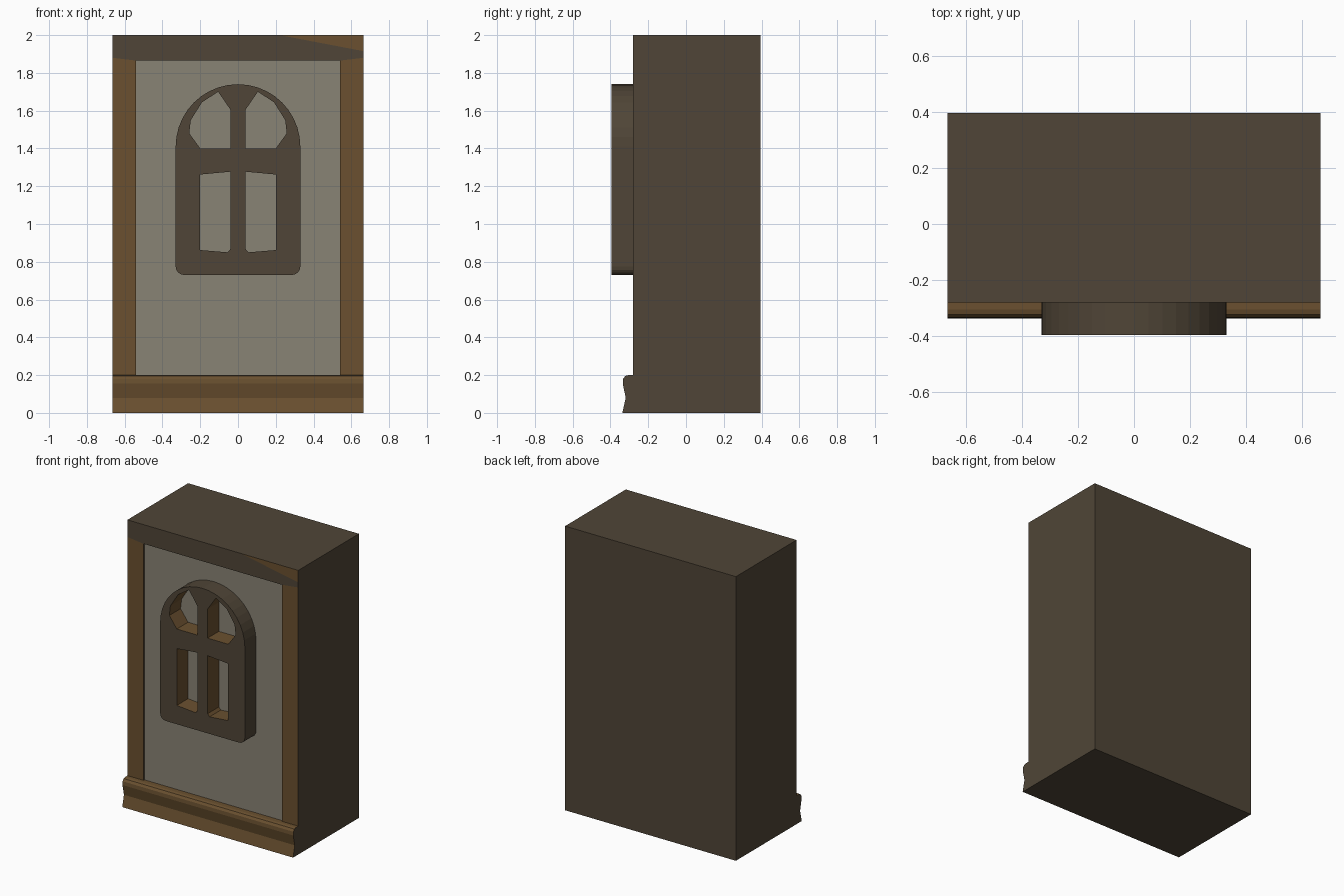
import bpy
import bmesh
from math import sin, cos, pi
from mathutils import Vector

old = bpy.data.objects.get("Cube")
if old:
    bpy.data.objects.remove(old, do_unlink=True)


def material(name, rgb):
    m = bpy.data.materials.new(name)
    m.use_nodes = True
    m.diffuse_color = (*rgb, 1)
    m.node_tree.nodes["Principled BSDF"].inputs["Base Color"].default_value = (*rgb, 1)
    return m


MATS = [material("dark brown wood", (0.080, 0.060, 0.038)),
        material("ochre wood", (0.145, 0.081, 0.029)),
        material("grey plaster", (0.250, 0.227, 0.178))]
DARK, OCHRE, GREY = range(3)


def prism(name, loops, start, end, axis="y", cap=DARK, side=DARK, hole=OCHRE):
    """Extrude an outline (first loop) with holes (other loops) along x or y."""
    def place(p, depth):
        return Vector((p[0], depth, p[1])) if axis == "y" else Vector((depth, p[0], p[1]))

    bm = bmesh.new()
    rims = {start: [], end: []}
    for i, loop in enumerate(loops):
        rings = {d: [bm.verts.new(place(p, d)) for p in loop] for d in (start, end)}
        n = len(loop)
        for j in range(n):
            k = (j + 1) % n
            a, b = rings[start], rings[end]
            face = bm.faces.new((a[j], a[k], b[k], b[j]))
            face.material_index = hole if i else side
            for d in (start, end):
                rims[d].append(bm.edges.get((rings[d][j], rings[d][k])))
    for d in (start, end):
        filled = bmesh.ops.triangle_fill(bm, use_beauty=True, use_dissolve=False,
                                         edges=rims[d], normal=place((0, 0), 1))
        for g in filled["geom"]:
            if isinstance(g, bmesh.types.BMFace):
                g.material_index = cap
    bmesh.ops.recalc_face_normals(bm, faces=bm.faces)
    # Undersides resting on the ground are dark
    for f in bm.faces:
        if f.normal.z < -0.9 and f.calc_center_median().z < 0.01:
            f.material_index = DARK
    mesh = bpy.data.meshes.new(name)
    bm.to_mesh(mesh)
    bm.free()
    for m in MATS:
        mesh.materials.append(m)
    obj = bpy.data.objects.new(name, mesh)
    bpy.context.collection.objects.link(obj)
    return obj


def rect(x0, x1, z0, z1):
    return [(x0, z0), (x1, z0), (x1, z1), (x0, z1)]


def mirror(points):
    return [(-x, z) for x, z in reversed(points)]


def arc(cx, cz, r, a0, a1, steps):
    return [(cx + r * cos(a0 + (a1 - a0) * i / steps),
             cz + r * sin(a0 + (a1 - a0) * i / steps)) for i in range(steps + 1)]


W, BACK, INNER, FRONT = 0.665, 0.395, -0.265, -0.28

# Main block and plaster panel
prism("wall_block", [rect(-W, W, 0, 2)], INNER, BACK)
prism("plaster_panel", [rect(-0.54, 0.54, 0.2, 1.87)], INNER - 0.005, INNER, cap=GREY, side=GREY)

# Side posts with slanted tops
post = [(0.54, 0.2), (W, 0.2), (W, 1.88), (0.54, 1.865)]
prism("left_post", [post], FRONT, INNER, cap=OCHRE)
prism("right_post", [mirror(post)], FRONT, INNER, cap=OCHRE)

# Top beam with a pale wedge in one corner
prism("top_beam", [[(-W, 1.88), (-0.54, 1.865), (0.54, 1.865), (W, 1.88),
                    (W, 1.915), (0.22, 2), (-W, 2)]], FRONT, INNER)
prism("beam_wedge", [[(0.22, 2), (W, 1.915), (W, 2)]], FRONT, INNER, cap=OCHRE)

# Moulded plinth
prism("plinth", [[(INNER, 0), (-0.337, 0), (-0.319, 0.08), (-0.335, 0.155), (-0.333, 0.18),
                  (-0.322, 0.195), (-0.305, 0.2), (INNER, 0.2)]], -W, W, axis="x", side=OCHRE)

# Arched window frame with four openings
R = 0.33
outline = (arc(0, 1.41, R, 0, pi, 20)
           + arc(-R + 0.045, 0.775, 0.045, pi, 1.5 * pi, 4)
           + arc(R - 0.045, 0.775, 0.045, 1.5 * pi, 2 * pi, 4))
upper = [(0.04, 1.4), (0.2, 1.4), (0.258, 1.48), (0.25, 1.55),
         (0.19, 1.645), (0.105, 1.7), (0.04, 1.605)]
lower = [(0.055, 0.85), (0.2, 0.862), (0.2, 1.262), (0.04, 1.277), (0.04, 0.868)]
prism("window_frame", [outline, upper, mirror(upper), lower, mirror(lower)], -0.395, INNER - 0.004)
